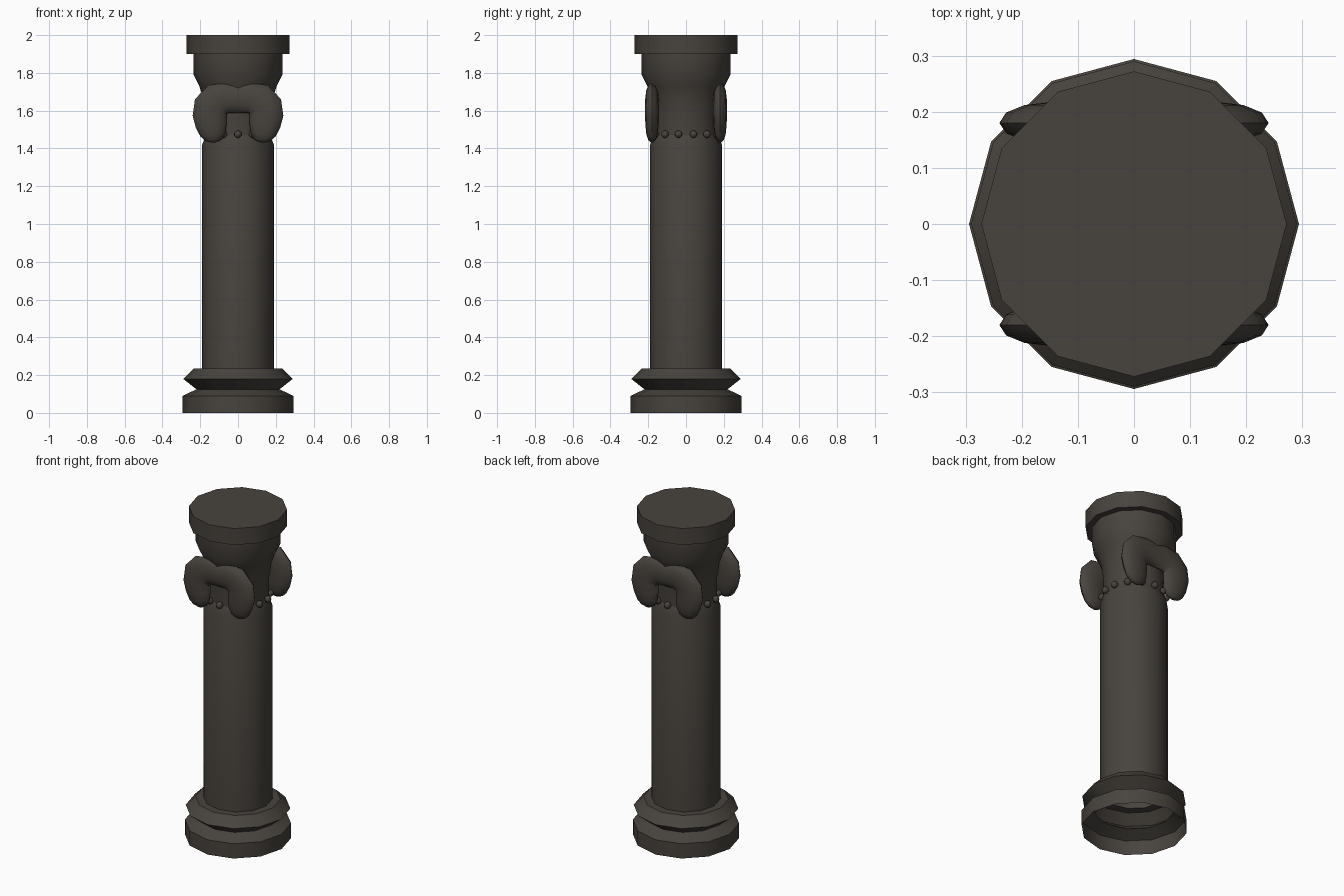
import bpy, bmesh, math
from mathutils import Vector

if "Cube" in bpy.data.objects:
    bpy.data.objects.remove(bpy.data.objects["Cube"])

stone = bpy.data.materials.new("dark_stone")
stone.diffuse_color = (0.064, 0.056, 0.047, 1)
stone.use_nodes = True
stone.node_tree.nodes["Principled BSDF"].inputs["Base Color"].default_value = stone.diffuse_color


def finish(bm, name, angle=35):
    bmesh.ops.recalc_face_normals(bm, faces=bm.faces)
    me = bpy.data.meshes.new(name)
    bm.to_mesh(me)
    bm.free()
    ob = bpy.data.objects.new(name, me)
    bpy.context.collection.objects.link(ob)
    me.materials.append(stone)
    bpy.ops.object.select_all(action='DESELECT')
    ob.select_set(True)
    bpy.context.view_layer.objects.active = ob
    bpy.ops.object.shade_smooth_by_angle(angle=math.radians(angle))
    return ob


def bridge(bm, rings):
    for a, b in zip(rings, rings[1:]):
        n = len(a)
        for i in range(n):
            bm.faces.new((a[i], a[(i + 1) % n], b[(i + 1) % n], b[i]))


def lathe(name, profile, sides=12, cap_top=False):
    bm = bmesh.new()
    rings = []
    for r, z in profile:
        rings.append([bm.verts.new((r * math.cos(i * math.tau / sides),
                                    r * math.sin(i * math.tau / sides), z))
                      for i in range(sides)])
    bridge(bm, rings)
    if cap_top:
        bm.faces.new(rings[-1])
    ob = finish(bm, name)
    # open bottom can confuse the normals: make sure they point outwards
    p = ob.data.polygons[0]
    if p.normal.dot(Vector((p.center.x, p.center.y, 0))) < 0:
        ob.data.flip_normals()
    return ob


# Base with plinth and angular torus, open underneath
lathe("base", [(0.294, 0), (0.294, 0.09), (0.22, 0.125), (0.29, 0.18),
               (0.235, 0.235), (0.185, 0.235)])
# Shaft
lathe("shaft", [(0.19, 0.235), (0.19, 1.42), (0.17, 1.47)])
# Flared capital bell and abacus slab
lathe("capital", [(0.17, 1.47), (0.172, 1.58), (0.185, 1.67), (0.205, 1.73),
                  (0.235, 1.79), (0.235, 1.9)])
lathe("abacus", [(0.23, 1.9), (0.272, 1.9), (0.272, 2.0)], cap_top=True)

# Bead necklace
bm = bmesh.new()
for i in range(14):
    a = -math.pi / 2 + i * math.tau / 14
    ball = bmesh.ops.create_uvsphere(bm, u_segments=8, v_segments=6, radius=0.02)
    bmesh.ops.translate(bm, verts=ball["verts"],
                        vec=(0.178 * math.cos(a), 0.178 * math.sin(a), 1.475))
finish(bm, "beads", 60)

# Scrolls: flattened tube swept along an arch; (x, z, width radius, depth radius)
half = [(0.0, 1.663, 0.075, 0.034), (0.06, 1.668, 0.08, 0.035),
        (0.112, 1.655, 0.092, 0.037), (0.143, 1.62, 0.094, 0.037),
        (0.15, 1.575, 0.09, 0.037), (0.142, 1.525, 0.083, 0.035),
        (0.132, 1.475, 0.068, 0.03), (0.128, 1.445, 0.045, 0.02),
        (0.127, 1.432, 0.015, 0.008)]
path = [(-x, z, w, d) for x, z, w, d in reversed(half[1:])] + half


def scroll(name, side):
    bm = bmesh.new()
    rings = []
    for k, (x, z, w, d) in enumerate(path):
        p, q = path[max(k - 1, 0)], path[min(k + 1, len(path) - 1)]
        t = Vector((q[0] - p[0], q[1] - p[1])).normalized()
        ring = []
        for i in range(12):
            a = i * math.tau / 12
            u = w * math.cos(a)
            ring.append(bm.verts.new((x - t.y * u, side * (0.18 + d * math.sin(a)),
                                      z + t.x * u)))
        rings.append(ring)
    bridge(bm, rings)
    bm.faces.new(rings[0])
    bm.faces.new(rings[-1])
    finish(bm, name, 60)


scroll("front_scroll", -1)
scroll("back_scroll", 1)
